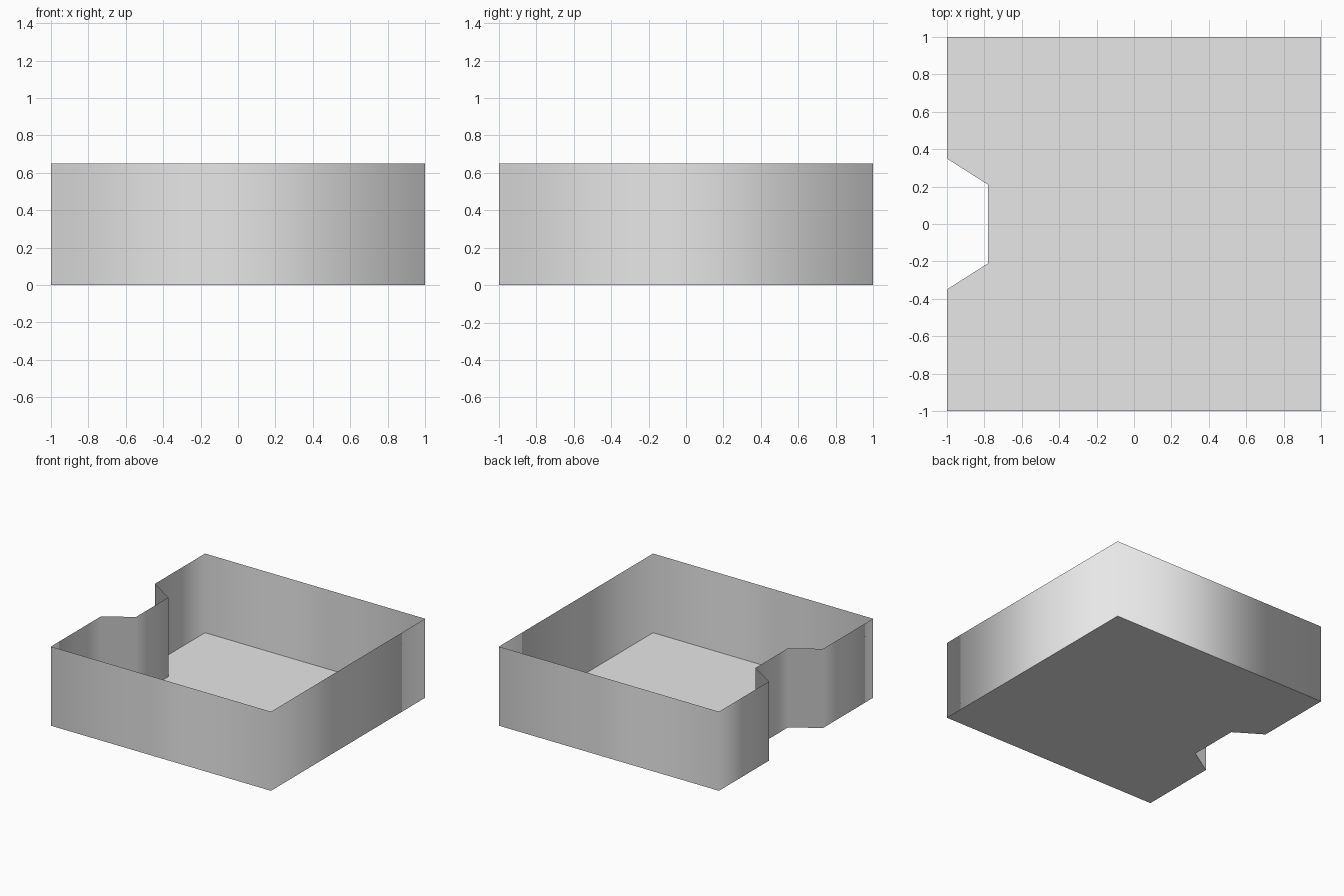
import bpy
import bmesh

cube = bpy.data.objects.get("Cube")
if cube:
    bpy.data.objects.remove(cube, do_unlink=True)

HEIGHT = 0.65

grey = bpy.data.materials.new("plain grey")
grey.use_nodes = True
grey.diffuse_color = (0.8, 0.8, 0.8, 1)
grey.node_tree.nodes["Principled BSDF"].inputs["Base Color"].default_value = (0.8, 0.8, 0.8, 1)

# Footprint: a square with a tapered notch in one side, mirrored across y
half = [(1, 1), (-1, 1), (-1, 0.35), (-0.78, 0.21)]
outline = half + [(x, -y) for x, y in reversed(half)]


def add_object(name, bm, smooth):
    mesh = bpy.data.meshes.new(name)
    for face in bm.faces:
        face.smooth = smooth
    bm.to_mesh(mesh)
    bm.free()
    mesh.materials.append(grey)
    obj = bpy.data.objects.new(name, mesh)
    bpy.context.collection.objects.link(obj)
    return obj


# Flat base panel
bm = bmesh.new()
bm.faces.new([bm.verts.new((x, y, 0)) for x, y in outline])
add_object("tray_floor", bm, False)

# Thin upright wall following the footprint, shaded smoothly around its corners
bm = bmesh.new()
lower = [bm.verts.new((x, y, 0)) for x, y in outline]
upper = [bm.verts.new((x, y, HEIGHT)) for x, y in outline]
for i in range(len(outline)):
    j = (i + 1) % len(outline)
    bm.faces.new((lower[i], lower[j], upper[j], upper[i]))
add_object("tray_wall", bm, True)
